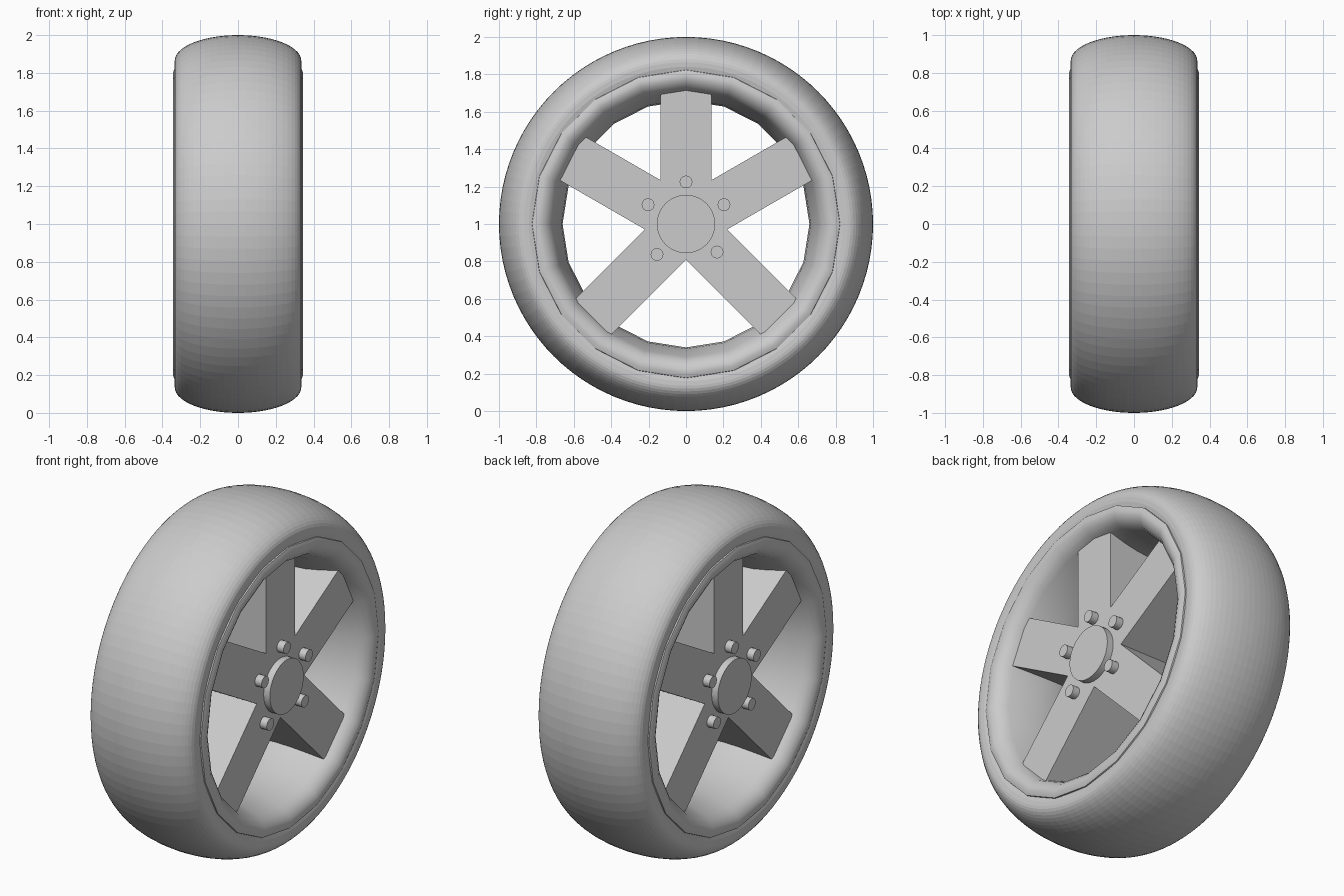
import bpy, bmesh, math
from mathutils import Vector

if "Cube" in bpy.data.objects:
    bpy.data.objects.remove(bpy.data.objects["Cube"])

CENTRE = Vector((0, 0, 1))   # axle runs along x through this point

grey = bpy.data.materials.new("plain_grey")
grey.diffuse_color = (0.6, 0.6, 0.6, 1)
grey.use_nodes = True
grey.node_tree.nodes["Principled BSDF"].inputs["Base Color"].default_value = grey.diffuse_color


def finish(bm, name, smooth_angle=None):
    bmesh.ops.recalc_face_normals(bm, faces=bm.faces[:])
    mesh = bpy.data.meshes.new(name)
    bm.to_mesh(mesh)
    bm.free()
    mesh.materials.append(grey)
    obj = bpy.data.objects.new(name, mesh)
    bpy.context.collection.objects.link(obj)
    if smooth_angle:
        bpy.ops.object.select_all(action='DESELECT')
        obj.select_set(True)
        bpy.context.view_layer.objects.active = obj
        bpy.ops.object.shade_smooth_by_angle(angle=math.radians(smooth_angle))
    return obj


def polar(x, radius, angle):
    return CENTRE + Vector((x, radius * math.cos(angle), radius * math.sin(angle)))


def lathe(name, profile, segments, smooth_angle=None):
    """Spin a closed (x, radius) profile around the axle."""
    bm = bmesh.new()
    rings = [[bm.verts.new(polar(x, r, math.pi / 2 + math.tau * i / segments))
              for x, r in profile] for i in range(segments)]
    n = len(profile)
    for i in range(segments):
        a, b = rings[i], rings[(i + 1) % segments]
        for j in range(n):
            k = (j + 1) % n
            bm.faces.new((a[j], a[k], b[k], b[j]))
    return finish(bm, name, smooth_angle)


def prism(name, outline, x0, x1, smooth_angle=None):
    """Extrude a (y, z) outline, given about the axle, along x."""
    bm = bmesh.new()
    near, far = [[bm.verts.new(CENTRE + Vector((x, y, z))) for y, z in outline]
                 for x in (x0, x1)]
    bm.faces.new(near)
    bm.faces.new(far)
    n = len(outline)
    for i in range(n):
        k = (i + 1) % n
        bm.faces.new((near[i], near[k], far[k], far[i]))
    return finish(bm, name, smooth_angle)


def circle(cy, cz, r, n):
    return [(cy + r * math.cos(math.tau * i / n), cz + r * math.sin(math.tau * i / n))
            for i in range(n)]


def mirrored(half):
    """Mirror a half profile that starts and ends beside the x = 0 plane."""
    return half + [(-x, r) for x, r in reversed(half) if x > 0]


# Tyre: elliptical tread running into short rounded sidewalls
tread = [(0.335 * math.sin(t), 0.865 + 0.135 * math.cos(t))
         for t in (math.pi / 2 * i / 14 for i in range(15))]
lathe("tyre", mirrored(tread + [(0.334, 0.84), (0.328, 0.815), (0.31, 0.79), (0.27, 0.78)]), 96)

# Rim: twenty-sided barrel with rolled lips
rim = [(0, 0.80), (0.30, 0.80), (0.322, 0.826), (0.336, 0.823), (0.345, 0.80),
       (0.342, 0.775), (0.328, 0.75), (0.305, 0.727), (0.27, 0.712),
       (0.18, 0.686), (0.09, 0.667), (0, 0.66)]
rim_profile = rim + [(-x, r) for x, r in reversed(rim[1:-1])]
lathe("rim", rim_profile, 20, 40)

# Spokes: one star-shaped prism with straight, parallel-sided arms
HALF_WIDTH, REACH = 0.135, 0.73
angles = [math.radians(a) for a in (-45, 30, 90, 150, 225)]
star = []
for i, a in enumerate(angles):
    along = Vector((math.cos(a), math.sin(a)))
    across = Vector((-along.y, along.x)) * HALF_WIDTH
    star += [tuple(along * REACH - across), tuple(along * REACH + across)]
    nxt = angles[(i + 1) % 5] + (math.tau if i == 4 else 0)
    crotch = HALF_WIDTH / math.sin((nxt - a) / 2)
    mid = (a + nxt) / 2
    star.append((crotch * math.cos(mid), crotch * math.sin(mid)))
prism("spokes", star, -0.275, 0.275)

# Hub caps and wheel nuts on both sides
nuts = [(0, 0.225), (0.203, 0.103), (-0.203, 0.103), (0.166, -0.15), (-0.155, -0.163)]
for side, label in ((1, "right"), (-1, "left")):
    prism(f"hub_cap_{label}", circle(0, 0, 0.156, 32), side * 0.25, side * 0.315, 40)
    for i, (y, z) in enumerate(nuts):
        prism(f"wheel_nut_{label}_{i + 1}", circle(y, z, 0.034, 20),
              side * 0.25, side * 0.318, 40)
